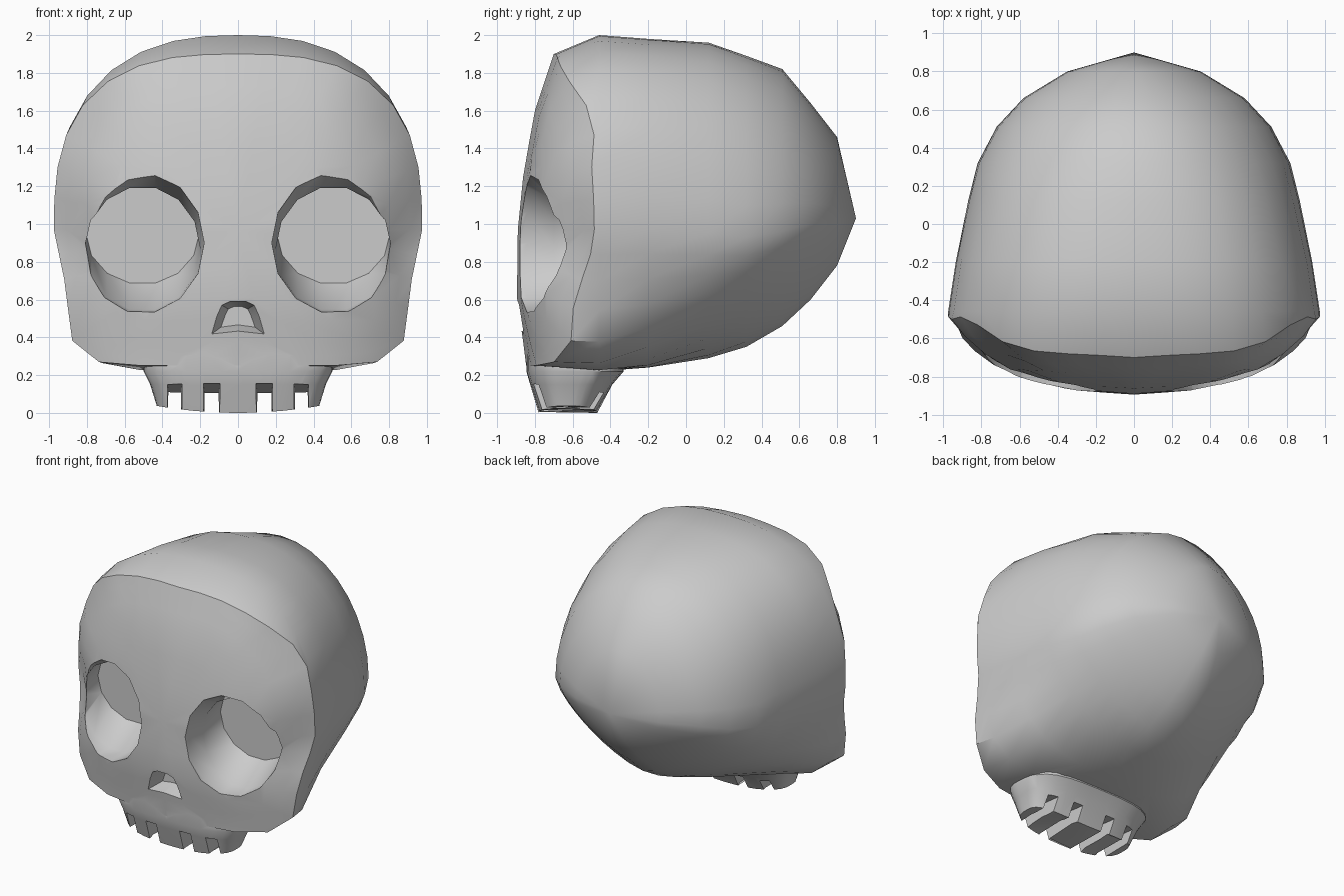
import bpy, bmesh, math
from math import cos, sin, pi, exp

old = bpy.data.objects.get("Cube")
if old:
    bpy.data.objects.remove(old)

bone = bpy.data.materials.new("bone_grey")
bone.use_nodes = True
colour = (0.6, 0.6, 0.6, 1)
bone.diffuse_color = colour
bone.node_tree.nodes["Principled BSDF"].inputs["Base Color"].default_value = colour

SIDES = 36


def interp(table, v):
    """Piecewise linear lookup in a list of (input, output)."""
    for (a, fa), (b, fb) in zip(table, table[1:]):
        if v <= b:
            t = max(0, (v - a) / (b - a))
            return fa + (fb - fa) * t
    return table[-1][1]


def oval(a, n):
    """Point of a unit superellipse in direction a."""
    c, s = cos(a), sin(a)
    r = (abs(c) ** n + abs(s) ** n) ** (-1 / n)
    return r * c, r * s


def loft(name, rings):
    """Skin a stack of equal rings and close both ends."""
    bm = bmesh.new()
    loops = [[bm.verts.new(p) for p in ring] for ring in rings]
    for lo, hi in zip(loops, loops[1:]):
        for i in range(len(lo)):
            j = (i + 1) % len(lo)
            bm.faces.new((lo[i], lo[j], hi[j], hi[i]))
    bm.faces.new(loops[0])
    bm.faces.new(loops[-1])
    bmesh.ops.remove_doubles(bm, verts=bm.verts, dist=0.0005)
    bmesh.ops.dissolve_degenerate(bm, edges=bm.edges, dist=0.0005)
    bmesh.ops.recalc_face_normals(bm, faces=bm.faces)
    mesh = bpy.data.meshes.new(name)
    bm.to_mesh(mesh)
    bm.free()
    mesh.materials.append(bone)
    obj = bpy.data.objects.new(name, mesh)
    bpy.context.collection.objects.link(obj)
    return obj


def combine(target, tool, operation):
    """Apply a boolean and discard the tool."""
    mod = target.modifiers.new("cut", "BOOLEAN")
    mod.object, mod.operation, mod.solver = tool, operation, "EXACT"
    bpy.context.view_layer.objects.active = target
    bpy.ops.object.modifier_apply(modifier=mod.name)
    bpy.data.objects.remove(tool)


def section(w, mid, top, bottom, n_top, n_low, pinch):
    """Egg outline in x and z; pinch narrows the cheeks below the middle."""
    pts = []
    for i in range(SIDES):
        a = 2 * pi * i / SIDES
        upper = i <= SIDES / 2
        x, h = oval(a, n_top if upper else n_low)
        z = mid + h * (top - mid if upper else mid - bottom)
        narrow = 1 - pinch * min(1, max(0, (mid - z) / 0.35))
        pts.append((w * narrow * x, z))
    return pts


# Face surface: centre profile by height, falling away to the sides
PROFILE = [(0.2, -0.84), (0.4, -0.865), (0.6, -0.895), (1.0, -0.89),
           (1.27, -0.86), (1.6, -0.8), (1.9, -0.7)]
FALLOFF = [(0, 0), (0.15, 0.01), (0.4, 0.03), (0.55, 0.06), (0.72, 0.14),
           (0.85, 0.22), (0.94, 0.33), (0.98, 0.39)]


def face_y(x, z):
    x = abs(x)
    temple = 0.1 * exp(-((x - 0.86) / 0.1) ** 2 - ((z - 0.88) / 0.22) ** 2)
    brow = 0.09 * min(1, (x / 0.87) ** 6) * exp(-((z - 1.59) / 0.14) ** 2)
    return interp(PROFILE, z) + interp(FALLOFF, x) + temple + brow


# Head: face from its centre out to the rim, then the cranium to the back
MID = 0.97
rim = section(0.975, MID, 1.9, 0.25, 2.8, 8, 0.075)
rings = []
for s in (0, 0.3, 0.5, 0.68, 0.82, 0.93, 1):
    flat = [(x * s, MID + (z - MID) * s) for x, z in rim]
    rings.append([(x, face_y(x, z), z) for x, z in flat])

# y, half width, widest height, top, bottom, upper and lower fullness, pinch
CRANIUM = [(-0.46, 0.975, 0.97, 2.0, 0.22, 2.5, 5.5, 0.075),
           (-0.2, 0.935, 0.97, 1.98, 0.24, 2.5, 2.9, 0.06),
           (0.12, 0.87, 0.95, 1.96, 0.29, 2.3, 1.8, 0),
           (0.32, 0.82, 0.93, 1.89, 0.35, 2.15, 1.5, 0),
           (0.51, 0.72, 0.96, 1.82, 0.46, 2, 1.4, 0),
           (0.66, 0.58, 1.0, 1.64, 0.6, 1.9, 1.35, 0),
           (0.8, 0.35, 1.02, 1.46, 0.78, 1.8, 1.3, 0)]
for y, *shape in CRANIUM:
    rings.append([(x, y, z) for x, z in section(*shape)])
rings.append([(0, 0.9, 1.03)] * SIDES)
skull = loft("skull", rings)

# Upper jaw: height, half width, front, back
rings = []
for z, w, front, back in [(0.4, 0.5, -0.845, -0.36), (0.22, 0.5, -0.845, -0.33),
                          (0.15, 0.465, -0.825, -0.39), (0, 0.43, -0.78, -0.47)]:
    ring = []
    for i in range(SIDES):
        u, v = oval(2 * pi * i / SIDES, 3.2)
        y = (front + back) / 2 + (back - front) / 2 * v
        ring.append((w * u, y, z + (0.2 * (w * u) ** 2 if z < 0.1 else 0)))
    rings.append(ring)
jaw = loft("jaw", rings)

# Gaps between the teeth, with roofs sloping down to the back
for side in (-1, 1):
    for x, w in ((0.14, 0.045), (0.335, 0.04)):
        rings = []
        for y, k, top in ((-0.9, 1, 0.165), (-0.3, 0.8, 0.09)):
            outline = [(-w, -0.1), (w, -0.1), (w, top), (-w, top)]
            rings.append([(side * (x + dx * k), y, z) for dx, z in outline])
        combine(jaw, loft("tooth_gap", rings), "DIFFERENCE")
combine(skull, jaw, "UNION")

# Eye sockets: a bevelled rim, then a bowl with a sloping floor
# y, centre x, centre z, half width, half height
SOCKET = [(-1, 0.52, 0.9, 0.345, 0.375), (-0.84, 0.515, 0.9, 0.335, 0.375),
          (-0.7, 0.505, 0.87, 0.305, 0.33), (-0.5, 0.505, 0.95, 0.3, 0.27)]
for side in (-1, 1):
    rings = []
    for y, cx, cz, rx, rz in SOCKET:
        rings.append([(side * (cx + rx * cos(a)), y, cz + rz * sin(a))
                      for a in [2 * pi * i / 14 for i in range(14)]])
    combine(skull, loft("eye_socket", rings), "DIFFERENCE")

# Nose opening
half = [(0.15, 0.41), (0.115, 0.51), (0.085, 0.57), (0.04, 0.59)]
outline = half + [(-x, z) for x, z in reversed(half)] + [(0, 0.43)]
nose = loft("nose_opening", [[(x * k, y, 0.52 + (z - 0.52) * k) for x, z in outline]
                             for y, k in ((-1, 1.1), (-0.88, 1), (-0.76, 0.6))])
combine(skull, nose, "DIFFERENCE")

# Smooth shading with crisp creases
bpy.ops.object.select_all(action="DESELECT")
skull.select_set(True)
bpy.context.view_layer.objects.active = skull
bpy.ops.object.shade_smooth_by_angle(angle=math.radians(32))
